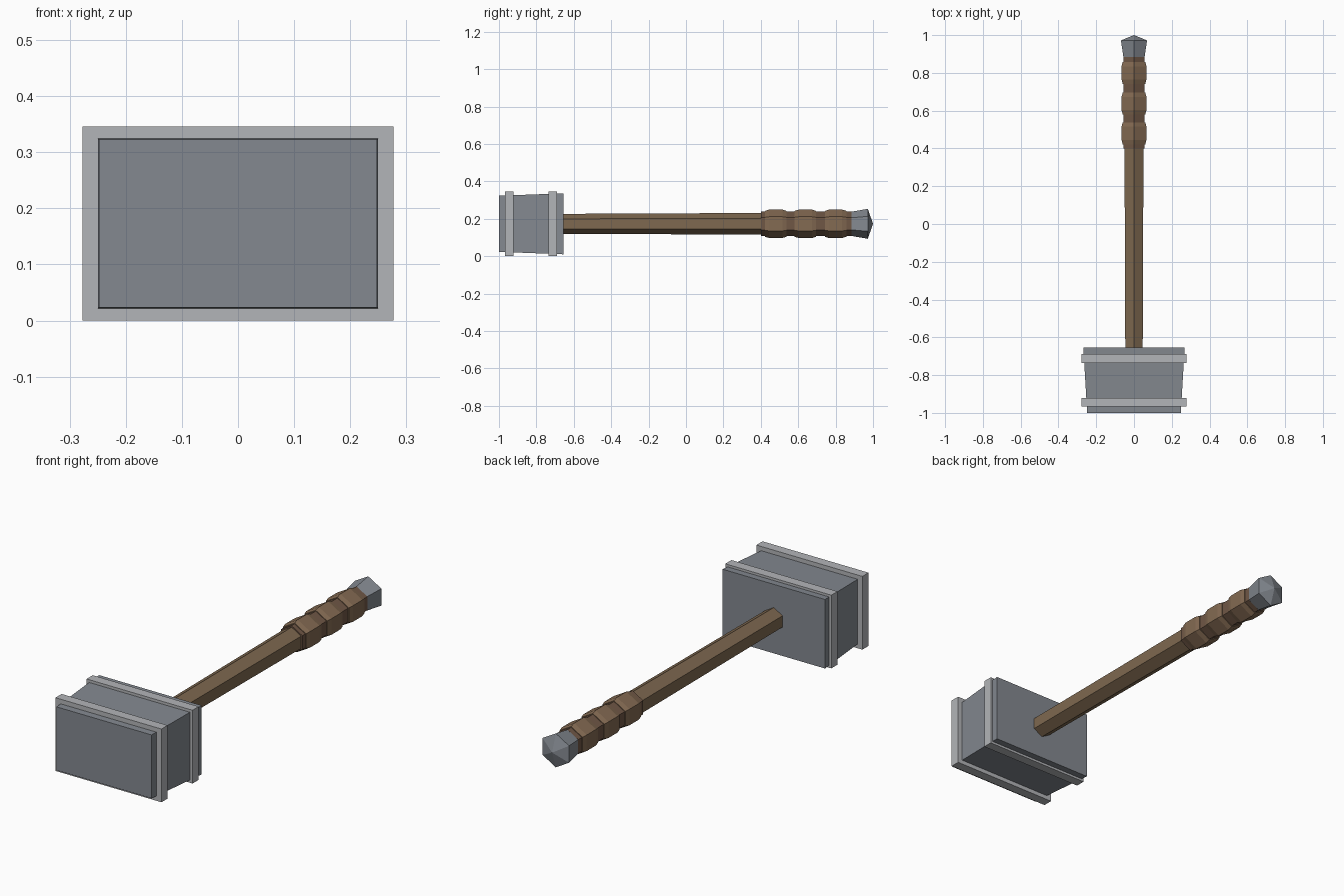
import bpy, bmesh, math

if "Cube" in bpy.data.objects:
    bpy.data.objects.remove(bpy.data.objects["Cube"])

CZ = 0.173  # height of the handle axis


def material(name, rgb):
    m = bpy.data.materials.new(name)
    m.diffuse_color = (*rgb, 1)
    m.use_nodes = True
    m.node_tree.nodes["Principled BSDF"].inputs["Base Color"].default_value = m.diffuse_color
    return m


STEEL = material("steel", (0.23, 0.25, 0.28))
TRIM = material("light_steel", (0.45, 0.46, 0.48))
WOOD = material("wood", (0.21, 0.14, 0.08))
LEATHER = material("leather", (0.23, 0.145, 0.085))
CORE = material("dark_leather", (0.16, 0.095, 0.06))


def loft(name, rings, mat):
    """Skin closed rings of points and cap both ends; a one-point ring is a tip."""
    bm = bmesh.new()
    rows = [[bm.verts.new(p) for p in ring] for ring in rings]
    for a, b in zip(rows, rows[1:]):
        n = len(a)
        for i in range(n):
            j = (i + 1) % n
            if len(b) == 1:
                bm.faces.new((a[i], a[j], b[0]))
            else:
                bm.faces.new((a[i], a[j], b[j], b[i]))
    for row in (rows[0], rows[-1]):
        if len(row) > 2:
            bm.faces.new(row)
    bmesh.ops.recalc_face_normals(bm, faces=bm.faces)
    me = bpy.data.meshes.new(name)
    bm.to_mesh(me)
    bm.free()
    me.materials.append(mat)
    ob = bpy.data.objects.new(name, me)
    bpy.context.collection.objects.link(ob)
    return ob


def hexagon(y, r):
    if r == 0:
        return [(0, y, CZ)]
    angles = [math.radians(90 + 60 * k) for k in range(6)]
    return [(r * math.cos(a), y, CZ + r * math.sin(a)) for a in angles]


def rect(y, hx, hz):
    return [(sx * hx, y, CZ + sz * hz) for sx, sz in ((-1, -1), (1, -1), (1, 1), (-1, 1))]


def hex_part(name, profile, mat):
    return loft(name, [hexagon(y, r) for y, r in profile], mat)


# Tapered head block
loft("head", [rect(-1.0, 0.248, 0.150), rect(-0.655, 0.268, 0.163)], STEEL)

# Raised bands around the head
for name, y0, y1 in (("front_band", -0.967, -0.921), ("back_band", -0.735, -0.689)):
    loft(name, [rect(y0, 0.277, 0.173), rect(y1, 0.277, 0.173)], TRIM)

# Six-sided shaft
hex_part("shaft", [(-0.72, 0.053), (0.42, 0.058)], WOOD)

# Grip core and its three bulging wraps
hex_part("grip_core", [(0.40, 0.065), (0.885, 0.065)], CORE)
for i, y in enumerate((0.48, 0.638, 0.80)):
    hex_part(f"grip_wrap_{i + 1}",
             [(y - 0.058, 0.069), (y - 0.035, 0.076), (y + 0.035, 0.076), (y + 0.058, 0.069)],
             LEATHER)

# Flared pommel with a pointed end
hex_part("pommel", [(0.875, 0.063), (0.972, 0.080), (1.0, 0)], STEEL)
